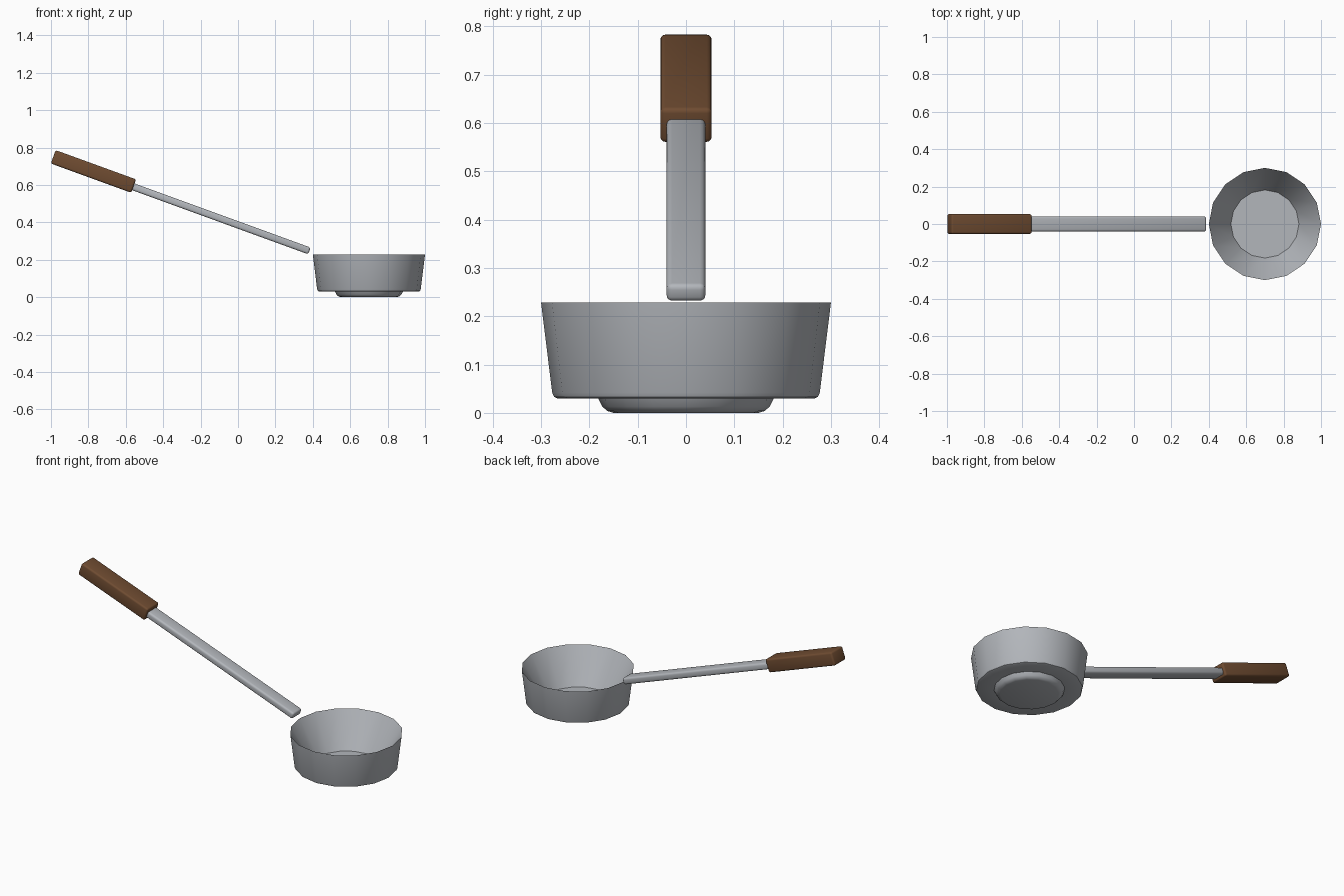
import bpy, bmesh, math

cube = bpy.data.objects.get("Cube")
if cube:
    bpy.data.objects.remove(cube, do_unlink=True)

SIDES = 16
TILT = math.radians(20)


def material(name, rgb, metallic=0.0):
    m = bpy.data.materials.new(name)
    m.use_nodes = True
    m.diffuse_color = (*rgb, 1)
    m.node_tree.nodes["Principled BSDF"].inputs["Base Color"].default_value = (*rgb, 1)
    return m


def finish(name, bm, mat):
    bmesh.ops.recalc_face_normals(bm, faces=bm.faces)
    mesh = bpy.data.meshes.new(name)
    bm.to_mesh(mesh)
    bm.free()
    mesh.materials.append(mat)
    ob = bpy.data.objects.new(name, mesh)
    bpy.context.collection.objects.link(ob)
    bpy.ops.object.select_all(action='DESELECT')
    ob.select_set(True)
    bpy.context.view_layer.objects.active = ob
    bpy.ops.object.shade_smooth_by_angle(angle=math.radians(35))
    return ob


def lathe(name, profile, mat, x):
    """Turn an (r, z) profile and cap both of its ends."""
    bm = bmesh.new()
    rings = [[bm.verts.new((r * math.cos(2 * math.pi * i / SIDES),
                            r * math.sin(2 * math.pi * i / SIDES), z))
              for i in range(SIDES)] for r, z in profile]
    for a, b in zip(rings, rings[1:]):
        for i in range(SIDES):
            j = (i + 1) % SIDES
            bm.faces.new((a[i], a[j], b[j], b[i]))
    bm.faces.new(rings[0])
    bm.faces.new(rings[-1])
    ob = finish(name, bm, mat)
    ob.location.x = x
    return ob


def tilted_bar(name, size, centre, bevel, mat):
    """Rounded box leaning down towards the bowl."""
    bm = bmesh.new()
    bmesh.ops.create_cube(bm, size=1)
    bmesh.ops.scale(bm, vec=size, verts=bm.verts)
    bmesh.ops.bevel(bm, geom=bm.edges[:], offset=bevel, segments=3,
                    profile=0.5, affect='EDGES')
    ob = finish(name, bm, mat)
    ob.location = centre
    ob.rotation_euler.y = TILT
    return ob


steel = material("steel grey", (0.45, 0.47, 0.50))
wood = material("brown wood", (0.16, 0.072, 0.031))

# Bowl and foot: foot, underside, outer wall, rim, sloped inside, floor
lathe("bowl", [(0.150, 0.0), (0.163, 0.004), (0.173, 0.013), (0.182, 0.030),
               (0.266, 0.030), (0.273, 0.033), (0.277, 0.042),
               (0.300, 0.228), (0.182, 0.032)], steel, 0.70)

# Flat metal rod, running a little way into the grip
rod_length = 1.06
end_x, end_z = 0.382, 0.247
tilted_bar("handle_rod", (rod_length, 0.08, 0.038),
           (end_x - rod_length / 2 * math.cos(TILT), 0,
            end_z + rod_length / 2 * math.sin(TILT)), 0.011, steel)

# Wooden grip
tilted_bar("handle_grip", (0.457, 0.106, 0.076), (-0.773, 0, 0.672), 0.01, wood)
